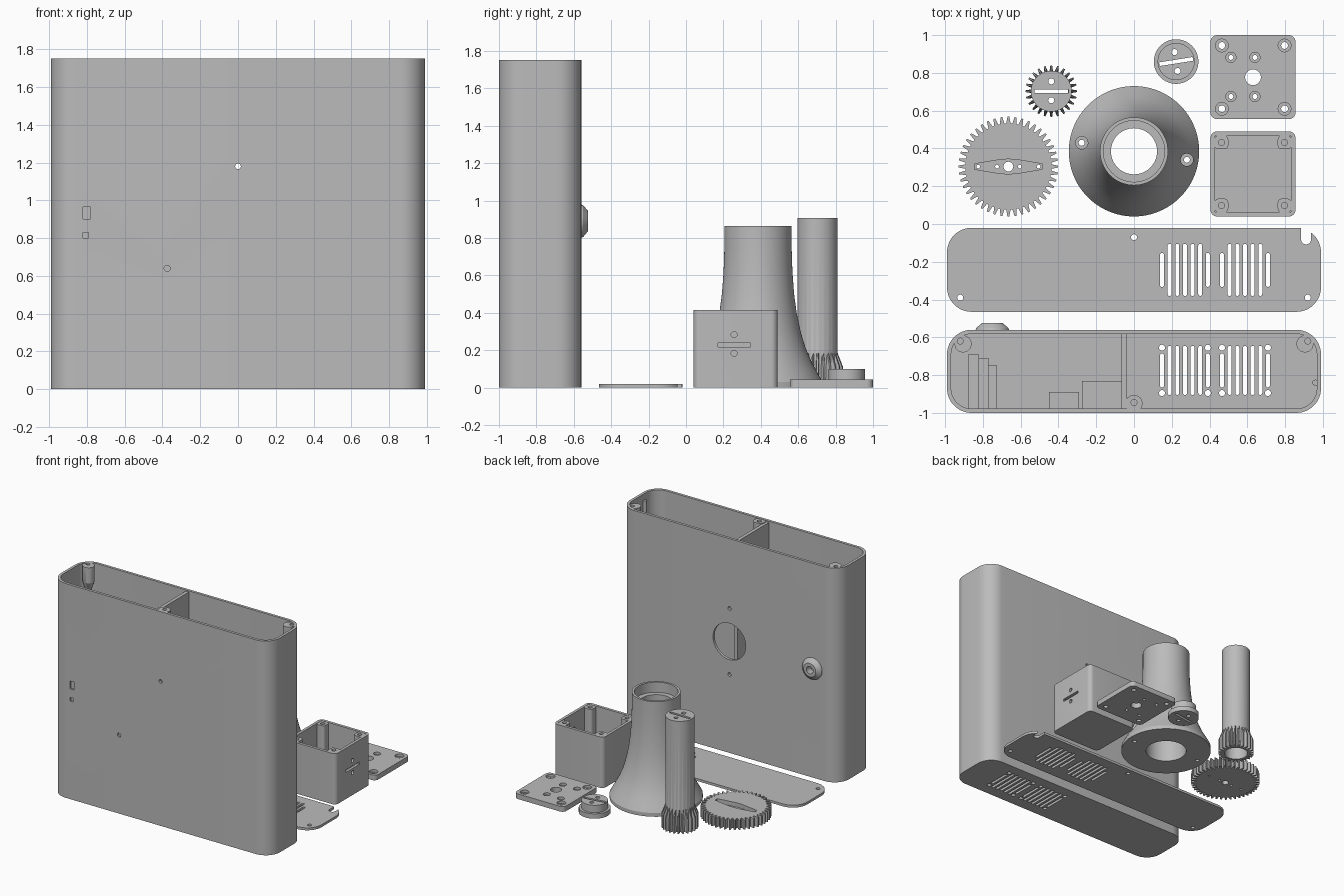
import bpy, bmesh
from math import sin, cos, pi, radians

if "Cube" in bpy.data.objects:
    bpy.data.objects.remove(bpy.data.objects["Cube"])

grey = bpy.data.materials.new("plain grey")
grey.diffuse_color = (0.5, 0.5, 0.5, 1)
grey.use_nodes = True
grey.node_tree.nodes["Principled BSDF"].inputs["Base Color"].default_value = grey.diffuse_color


# ---------- helpers ----------
def finish(name, bm):
    bmesh.ops.recalc_face_normals(bm, faces=bm.faces)
    me = bpy.data.meshes.new(name)
    bm.to_mesh(me)
    bm.free()
    me.materials.append(grey)
    ob = bpy.data.objects.new(name, me)
    bpy.context.collection.objects.link(ob)
    return ob


def loft(name, rings, axis='z'):
    """Skin a list of (outline, height) rings along an axis and cap the ends."""
    place = {'z': lambda u, v, w: (u, v, w), 'y': lambda u, v, w: (u, w, v),
             'x': lambda u, v, w: (w, u, v)}[axis]
    bm = bmesh.new()
    vs = [[bm.verts.new(place(u, v, w)) for u, v in pts] for pts, w in rings]
    n = len(vs[0])
    for a, b in zip(vs, vs[1:]):
        for i in range(n):
            bm.faces.new((a[i], a[(i + 1) % n], b[(i + 1) % n], b[i]))
    bm.faces.new(vs[0])
    bm.faces.new(vs[-1])
    return finish(name, bm)


def prism(name, pts, w0, w1, axis='z'):
    return loft(name, [(pts, w0), (pts, w1)], axis)


def circle(cx, cy, r, n=32):
    return [(cx + r * cos(2 * pi * i / n), cy + r * sin(2 * pi * i / n)) for i in range(n)]


def rect(x0, x1, y0, y1, r=0.0, n=8):
    if r == 0:
        return [(x0, y0), (x1, y0), (x1, y1), (x0, y1)]
    pts = []
    for k, (cx, cy) in enumerate([(x1 - r, y1 - r), (x0 + r, y1 - r), (x0 + r, y0 + r), (x1 - r, y0 + r)]):
        pts += [(cx + r * cos(pi / 2 * (k + i / n)), cy + r * sin(pi / 2 * (k + i / n))) for i in range(n + 1)]
    return pts


def turned(pts, cx, cy, deg):
    c, s = cos(radians(deg)), sin(radians(deg))
    return [(cx + x * c - y * s, cy + x * s + y * c) for x, y in pts]


def gear(cx, cy, root, tip, teeth):
    pts = []
    for i in range(teeth):
        for f, r in ((-0.36, root), (-0.13, tip), (0.13, tip), (0.36, root)):
            a = 2 * pi * (i + f) / teeth
            pts.append((cx + r * cos(a), cy + r * sin(a)))
    return pts


def lathe(name, cx, cy, profile, n=64):
    """Revolve a closed (radius, height) profile."""
    bm = bmesh.new()
    rings = [[bm.verts.new((cx + r * cos(2 * pi * i / n), cy + r * sin(2 * pi * i / n), z))
              for r, z in profile] for i in range(n)]
    m = len(profile)
    for i in range(n):
        a, b = rings[i], rings[(i + 1) % n]
        for j in range(m):
            bm.faces.new((a[j], b[j], b[(j + 1) % m], a[(j + 1) % m]))
    return finish(name, bm)


def combine(ob, tool, op='DIFFERENCE'):
    mod = ob.modifiers.new("b", 'BOOLEAN')
    mod.object, mod.operation, mod.solver = tool, op, 'EXACT'
    bpy.context.view_layer.objects.active = ob
    bpy.ops.object.modifier_apply(modifier="b")
    bpy.data.objects.remove(tool)


def cut(ob, pts, w0, w1, axis='z'):
    combine(ob, prism("cutter", pts, w0, w1, axis))


def hole(ob, x, y, r, z0=-0.1, z1=3.0, axis='z'):
    cut(ob, circle(x, y, r, 20), z0, z1, axis)


def vents(ob, cy, half_long, half_short):
    for start in (0.148, 0.466):
        for i in range(7):
            x, h = start + i * 0.0405, (half_short if i in (0, 6) else half_long)
            cut(ob, rect(x - 0.0105, x + 0.0105, cy - h, cy + h, 0.01, 4), -0.1, 0.1)


# ---------- tall case ----------
case = prism("case", rect(-0.99, 0.99, -1, -0.56, 0.13, 12), 0, 1.75)
cut(case, rect(-0.968, 0.968, -0.978, -0.582, 0.108, 12), 0.02, 2)
vents(case, -0.775, 0.13, 0.09)
for x in (0.148, 0.391, 0.466, 0.709):
    for y in (-0.655, -0.895):
        hole(case, x, y, 0.016, -0.1, 0.1)
hole(case, 0, 1.18, 0.015, -1.1, -0.4, 'y')
hole(case, -0.375, 0.64, 0.016, -1.1, -0.9, 'y')
cut(case, rect(-0.82, -0.78, 0.9, 0.965), -1.1, -0.9, 'y')
cut(case, rect(-0.82, -0.79, 0.8, 0.83), -1.1, -0.9, 'y')
cut(case, circle(0, 0.91, 0.148, 48), -0.7, -0.4, 'y')
hole(case, 0, 0.64, 0.015, -0.7, -0.4, 'y')
hole(case, -0.75, 0.89, 0.03, -0.7, -0.4, 'y')

# inner divider, screw posts and brackets
prism("divider", rect(-0.065, -0.037, -0.99, -0.57), 0.01, 1.74)
for x, y, hx, hy in ((-0.905, -0.635, -0.92, -0.62), (0.905, -0.635, 0.92, -0.62), (0, -0.95, 0, -0.945)):
    ny = y + 0.02 if y > -0.8 else y - 0.02
    post = loft("screw_post", [(circle(x * 1.02, ny, 0.008, 24), 1.5), (circle(x, y, 0.045, 24), 1.62),
                               (circle(x, y, 0.045, 24), 1.747)])
    hole(post, hx, hy, 0.016, 1.66)
prism("side_post", circle(0.96, -0.84, 0.016, 16), 0.01, 1.7)
for x0, x1, y1, z0, z1 in ((-0.88, -0.82, -0.69, 0.74, 1.04), (-0.82, -0.77, -0.71, 0.72, 1.02),
                           (-0.77, -0.725, -0.75, 0.76, 1.0), (-0.45, -0.29, -0.89, 0.56, 0.72),
                           (-0.275, -0.06, -0.83, 0.56, 0.72)):
    prism("inner_bracket", rect(x0, x1, -0.985, y1), z0, z1)

# cable nozzle on the back wall
nozzle = loft("cable_nozzle", [(circle(-0.75, 0.89, 0.09, 40), -0.565), (circle(-0.75, 0.89, 0.085, 40), -0.55),
                               (circle(-0.75, 0.89, 0.055, 40), -0.525)], 'y')
hole(nozzle, -0.75, 0.89, 0.03, -0.7, -0.4, 'y')

# ---------- case lid ----------
lid = prism("case_lid", rect(-0.99, 0.99, -0.465, -0.02, 0.13, 12), 0, 0.02)
vents(lid, -0.243, 0.138, 0.09)
for x, y in ((0, -0.07), (-0.92, -0.39), (0.92, -0.39)):
    hole(lid, x, y, 0.016)
cut(lid, rect(0.885, 0.937, -0.108, 0.1, 0.025), -0.1, 0.1)

# ---------- motor box ----------
box = prism("motor_box", rect(0.405, 0.855, 0.04, 0.49, 0.035), 0, 0.415)
cut(box, rect(0.428, 0.832, 0.063, 0.467), 0.02, 1)
cut(box, rect(0.17, 0.345, 0.217, 0.238), 0.8, 1, 'x')
hole(box, 0.257, 0.283, 0.016, 0.8, 1, 'x')
hole(box, 0.257, 0.183, 0.016, 0.8, 1, 'x')
for x in (0.463, 0.797):
    for y in (0.098, 0.432):
        post = prism("box_post", rect(x - 0.036, x + 0.036, y - 0.036, y + 0.036, 0.02), 0.01, 0.413)
        hole(post, x, y, 0.016, 0.2)

# ---------- mounting plate ----------
plate = prism("mounting_plate", rect(0.405, 0.855, 0.555, 1.0, 0.035), 0, 0.042)
hole(plate, 0.63, 0.777, 0.042)
for xs, ys, r0, r1 in (((0.465, 0.797), (0.61, 0.945), 0.018, 0.034), ((0.513, 0.64), (0.675, 0.882), 0.013, 0.027)):
    for x in xs:
        for y in ys:
            hole(plate, x, y, r0)
            hole(plate, x, y, r1, 0.022)

# ---------- slotted cap ----------
cap = lathe("slotted_cap", 0.223, 0.86, [(0.001, 0), (0.118, 0), (0.118, 0.04), (0.098, 0.04), (0.098, 0.1), (0.001, 0.1)])
cut(cap, turned(rect(-0.09, 0.09, -0.01, 0.01), 0.223, 0.86, 9), -0.1, 1)
hole(cap, 0.215, 0.91, 0.016)
hole(cap, 0.231, 0.81, 0.016)

# ---------- flared tower ----------
tower = lathe("flared_tower", 0, 0.385, [
    (0.155, 0), (0.345, 0), (0.345, 0.03), (0.315, 0.085), (0.285, 0.14), (0.255, 0.21), (0.23, 0.29),
    (0.208, 0.39), (0.193, 0.5), (0.184, 0.62), (0.18, 0.74), (0.18, 0.863), (0.162, 0.863),
    (0.162, 0.78), (0.122, 0.78), (0.122, 0.7), (0.155, 0.7)], 96)
for x, y in ((-0.277, 0.43), (0.28, 0.34)):
    hole(tower, x, y, 0.016)
    hole(tower, x, y, 0.033, 0.03)

# ---------- pinion with hollow shaft ----------
px, py = -0.438, 0.703
teeth = gear(px, py, 0.104, 0.137, 24)
pinion = loft("pinion_shaft", [(teeth, 0), (teeth, 0.11), (gear(px, py, 0.1, 0.102, 24), 0.2)])
combine(pinion, prism("shaft", circle(px, py, 0.108, 64), 0.05, 0.907), 'UNION')
cut(pinion, circle(px, py, 0.088, 48), -0.1, 0.86)
cut(pinion, rect(px - 0.09, px + 0.09, py - 0.01, py + 0.01), 0.8, 1)
hole(pinion, px, py + 0.052, 0.016, 0.8, 1)
hole(pinion, px, py - 0.048, 0.016, 0.8, 1)

# ---------- large gear with horn recess ----------
gx, gy = -0.665, 0.304
wheel = prism("large_gear", gear(gx, gy, 0.228, 0.264, 44), 0, 0.08)
horn = [(0.18, -0.014), (0.18, 0.014), (0.06, 0.034), (0, 0.04), (-0.06, 0.034),
        (-0.18, 0.014), (-0.18, -0.014), (-0.06, -0.034), (0, -0.04), (0.06, -0.034)]
cut(wheel, [(gx + x, gy + y) for x, y in horn], 0.045, 1)
for dx, r in ((0, 0.026), (-0.06, 0.01), (0.06, 0.01), (-0.16, 0.01), (0.16, 0.01)):
    hole(wheel, gx + dx, gy, r)

# ---------- shading ----------
for ob in bpy.context.collection.objects:
    ob.select_set(True)
bpy.context.view_layer.objects.active = case
bpy.ops.object.shade_smooth_by_angle(angle=radians(25))
